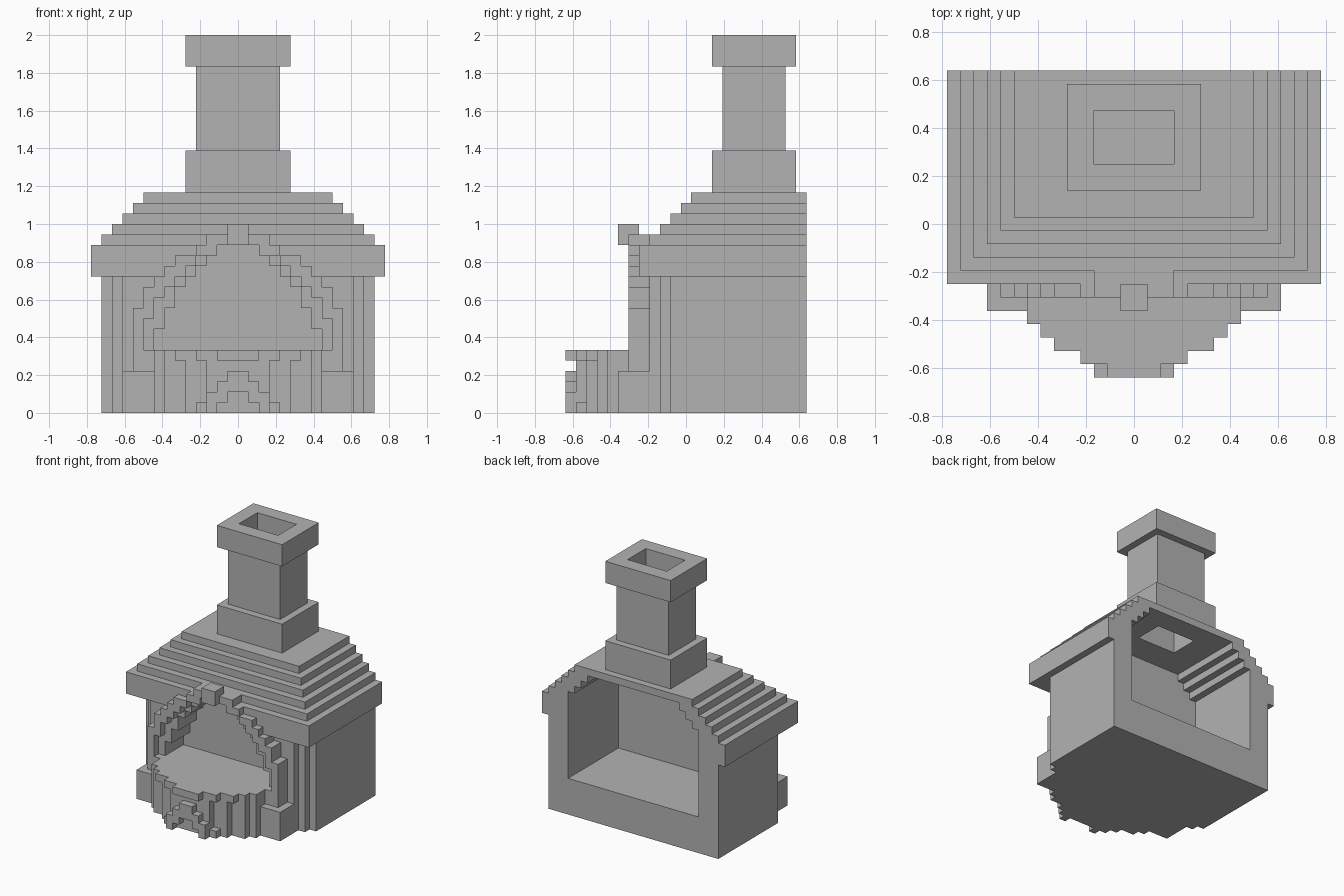
import bpy
import bmesh
from mathutils import Vector

if "Cube" in bpy.data.objects:
    bpy.data.objects.remove(bpy.data.objects["Cube"])

UNIT = 1 / 18      # size of one block
SHIFT = 11.5       # block rows from the front edge to the centre
cells = {}         # block position -> part name


def block(part, x0, x1, y0, y1, z0, z1):
    """Fill a box of blocks; part None carves it away."""
    for x in range(x0, x1):
        for y in range(y0, y1):
            for z in range(z0, z1):
                if part:
                    cells[x, y, z] = part
                else:
                    cells.pop((x, y, z), None)


def centred(part, half, y0, y1, z0, z1):
    block(part, -half, half, y0, y1, z0, z1)


def pair(part, x0, x1, y0, y1, z0, z1):
    block(part, x0, x1, y0, y1, z0, z1)
    block(part, -x1, -x0, y0, y1, z0, z1)


def stack(part, steps, y0, y1, z):
    """Stepped outline: (half width, top) from the bottom up."""
    for half, top in steps:
        centred(part, half, y0, y1, z, top)
        z = top


# House walls with stepped front corners
for i in range(3):
    centred("walls", 13 - i, 10 - i, 23, 0, 13)

# Roof: thick eave and stepped layers
centred("roof", 14, 7, 23, 13, 16)
for i in range(5):
    centred("roof", 13 - i, 8 + i, 23, 16 + i, 17 + i)

# Arch around the hearth opening, with side stones and keystone
stack("arch", [(10, 10), (9, 12), (8, 13), (7, 14), (6, 15), (4, 16), (3, 17)], 6, 8, 4)
pair("side_stones", 8, 11, 5, 8, 0, 4)

# Rounded hearth, its upper rim overhanging the base
for half, front in [(8, 4), (7, 3), (5, 2), (3, 1)]:
    centred("hearth", half, front, 8, 0, 5)
for half, front in [(9, 6), (8, 4), (7, 3), (6, 2), (4, 1), (2, 0)]:
    centred("hearth_rim", half, front, 8, 5, 6)

# Small pile of stones in front of the hearth
centred("stone_pile", 1, 0, 1, 2, 4)
pair("stone_pile", 1, 2, 0, 1, 1, 3)
pair("stone_pile", 2, 3, 0, 1, 0, 2)
pair("stone_pile", 3, 4, 1, 2, 0, 1)

# Hearth opening, a wider step in front of a narrower niche
stack(None, [(9, 9), (8, 11), (7, 12), (6, 13), (5, 14), (4, 15), (2, 16)], 6, 7, 6)
stack(None, [(8, 8), (7, 10), (6, 12), (5, 13), (4, 14), (3, 15), (2, 16)], 7, 11, 6)
centred("keystone", 1, 5, 7, 16, 18)

# Open room at the back, its ceiling following the roof steps
stack(None, [(10, 17), (9, 18), (8, 19), (7, 20)], 12, 23, 5)

# Chimney with base, shaft, cap and a flue down into the room
centred("chimney_base", 5, 14, 22, 21, 25)
centred("chimney_shaft", 4, 15, 21, 25, 33)
centred("chimney_cap", 5, 14, 22, 33, 36)
centred(None, 3, 16, 20, 20, 36)

# One colour
stone = bpy.data.materials.new("grey_stone")
stone.use_nodes = True
grey = (0.45, 0.45, 0.45, 1)
stone.diffuse_color = grey
for node in stone.node_tree.nodes:
    if node.type == "BSDF_PRINCIPLED":
        node.inputs["Base Color"].default_value = grey

# Skin each part: only faces between a block and empty space
for part in sorted(set(cells.values())):
    bm = bmesh.new()
    for cell, owner in cells.items():
        if owner != part:
            continue
        middle = Vector(cell) + Vector((0.5, 0.5 - SHIFT, 0.5))
        for axis in range(3):
            for side in (-1, 1):
                near = list(cell)
                near[axis] += side
                if tuple(near) in cells:
                    continue
                normal, u = Vector(), Vector()
                normal[axis] = side / 2
                u[(axis + 1) % 3] = 0.5
                v = normal.cross(u) * 2
                corners = (-u - v, u - v, u + v, v - u)
                bm.faces.new([bm.verts.new((middle + normal + c) * UNIT) for c in corners])
    bmesh.ops.remove_doubles(bm, verts=bm.verts[:], dist=UNIT / 100)
    bmesh.ops.dissolve_limit(bm, angle_limit=0.01, verts=bm.verts[:], edges=bm.edges[:])
    mesh = bpy.data.meshes.new(part)
    bm.to_mesh(mesh)
    bm.free()
    mesh.materials.append(stone)
    bpy.context.collection.objects.link(bpy.data.objects.new(part, mesh))
